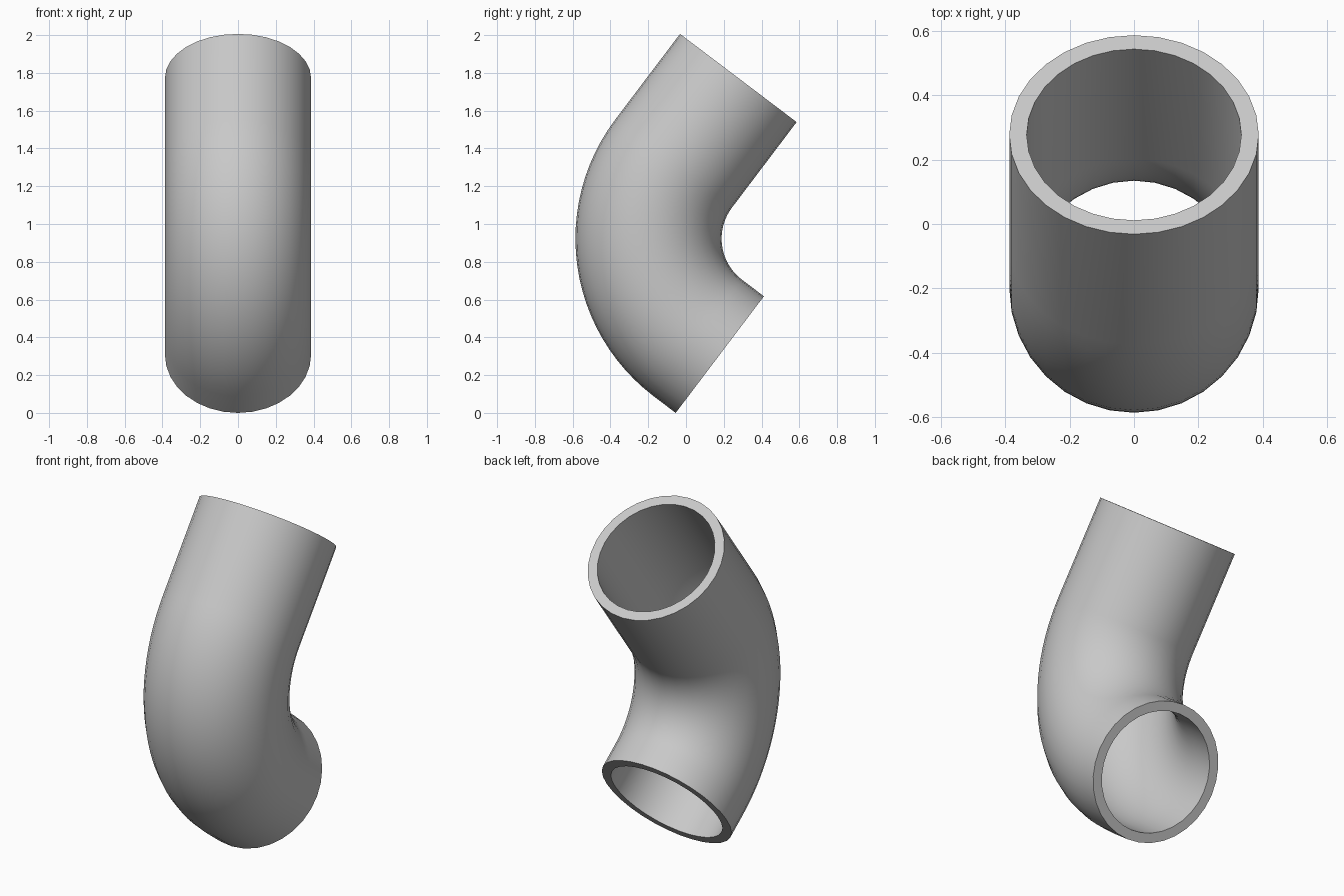
import bpy, bmesh, math
from mathutils import Vector

if "Cube" in bpy.data.objects:
    bpy.data.objects.remove(bpy.data.objects["Cube"])

OUTER, INNER, BEND = 0.387, 0.333, 0.66
SIDES, STEPS = 32, 24

# Centreline frame: the upper leg leans back, the lower leg is square to it
tilt = math.radians(37.1)
d1 = Vector((0, -math.sin(tilt), -math.cos(tilt)))   # down the upper leg
d2 = Vector((0, math.cos(tilt), -math.sin(tilt)))    # out of the lower leg
top = Vector((0, 0.277, 1.768))
bend_start = top + d1 * 0.567
centre = bend_start + d2 * BEND

# Stations along the pipe: (point, outward direction in the bend plane)
stations = [(top, -d2)]
for i in range(STEPS + 1):
    a = math.pi / 2 * i / STEPS
    out = -d2 * math.cos(a) + d1 * math.sin(a)
    stations.append((centre + out * BEND, out))
stations.append((stations[-1][0] + d2 * 0.145, d1))

bm = bmesh.new()


def ring(point, out, radius):
    side = Vector((1, 0, 0))
    return [bm.verts.new(point + radius * (out * math.cos(t) + side * math.sin(t)))
            for t in (2 * math.pi * k / SIDES for k in range(SIDES))]


def bridge(a, b):
    for k in range(SIDES):
        n = (k + 1) % SIDES
        bm.faces.new((a[k], a[n], b[n], b[k]))


# Outer wall down, lower rim, bore back up, upper rim
loops = [ring(p, o, OUTER) for p, o in stations]
loops += [ring(p, o, INNER) for p, o in reversed(stations)]
for i, loop in enumerate(loops):
    bridge(loop, loops[(i + 1) % len(loops)])
bmesh.ops.recalc_face_normals(bm, faces=bm.faces)

mesh = bpy.data.meshes.new("pipe_elbow")
bm.to_mesh(mesh)
bm.free()

# Stand on the ground plane
low = min(v.co.z for v in mesh.vertices)
for v in mesh.vertices:
    v.co.z -= low

grey = bpy.data.materials.new("light grey")
grey.diffuse_color = (0.58, 0.58, 0.58, 1)
grey.use_nodes = True
grey.node_tree.nodes["Principled BSDF"].inputs["Base Color"].default_value = grey.diffuse_color
mesh.materials.append(grey)

pipe = bpy.data.objects.new("pipe_elbow", mesh)
bpy.context.collection.objects.link(pipe)
bpy.context.view_layer.objects.active = pipe
pipe.select_set(True)
bpy.ops.object.shade_smooth_by_angle(angle=math.radians(30))
